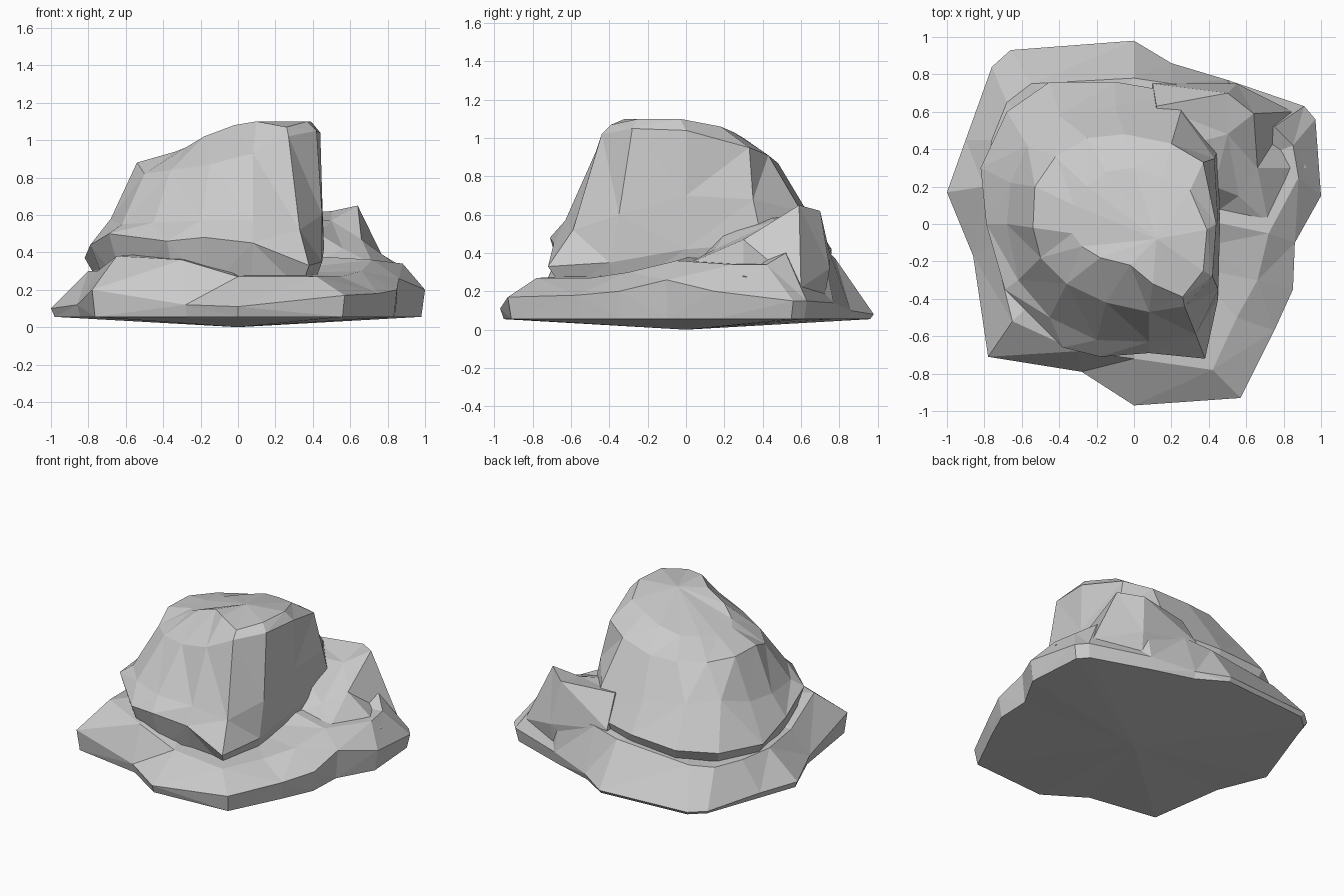
import bpy, bmesh
from mathutils import Vector


def loft(name, rings, bottom, top):
    """Closed faceted shell through equal-length rings, with a fan at both ends."""
    bm = bmesh.new()
    vr = [[bm.verts.new(p) for p in r] for r in rings]
    n = len(rings[0])
    lo, hi = bm.verts.new(bottom), bm.verts.new(top)
    for i in range(n):
        j = (i + 1) % n
        bm.faces.new((vr[0][j], vr[0][i], lo))
        bm.faces.new((vr[-1][i], vr[-1][j], hi))
        for a, b in zip(vr, vr[1:]):
            bm.faces.new((a[i], a[j], b[j], b[i]))
    bmesh.ops.triangulate(bm, faces=bm.faces[:])
    bmesh.ops.recalc_face_normals(bm, faces=bm.faces[:])
    me = bpy.data.meshes.new(name)
    bm.to_mesh(me)
    bm.free()
    ob = bpy.data.objects.new(name, me)
    bpy.context.collection.objects.link(ob)
    return ob


def shrink(ring, s, z=None, dz=0, c=(0, 0)):
    return [(c[0] + (p[0] - c[0]) * s, c[1] + (p[1] - c[1]) * s,
             p[2] + dz if z is None else z) for p in ring]


# Apron: wide sloping foot of the rock
rim = [(1, .15, .2), (.97, .56, .15), (.91, .63, .15), (.5, .77, .14), (.2, .86, .1),
       (0, .98, .08), (-.66, .93, .08), (-.76, .84, .08), (-.9, .45, .1), (-1, .17, .1),
       (-.86, -.17, .12), (-.78, -.71, .2), (-.28, -.79, .12), (0, -.97, .11),
       (.57, -.93, .17), (.75, -.57, .18), (.85, -.35, .2), (.86, -.1, .26)]
slope = [(.88, .25, .34), (.85, .42, .34), (.75, .52, .4), (.5, .72, .4), (.2, .75, .4),
         (0, .78, .37), (-.55, .75, .32), (-.68, .65, .3), (-.76, .45, .3), (-.8, .2, .3),
         (-.75, -.12, .3), (-.65, -.52, .38), (-.3, -.68, .36), (0, -.72, .27),
         (.42, -.78, .27), (.55, -.5, .27), (.66, -.3, .3), (.72, -.05, .36)]
apron = loft("apron", [shrink(rim, .98, .055), rim, slope,
                       shrink(slope, .55, None, .02, (0, .1))],
             (0, 0, 0), (0, .1, .38))

# Crag: overhanging ledge rising into the steep dome
ledge = [(.46, 0, .42), (.45, .4, .45), (.25, .7, .45), (-.1, .76, .42), (-.45, .76, .4),
         (-.68, .6, .38), (-.82, .3, .37), (-.79, 0, .44), (-.69, -.35, .5),
         (-.38, -.66, .46), (-.18, -.71, .48), (.08, -.69, .45), (.38, -.72, .33),
         (.45, -.4, .35)]
shoulder = [(.45, 0, .7), (.43, .35, .68), (.25, .6, .62), (-.1, .63, .62), (-.4, .58, .65),
            (-.57, .42, .66), (-.66, .22, .6), (-.68, 0, .58), (-.62, -.3, .55),
            (-.45, -.5, .56), (-.2, -.62, .57), (.08, -.63, .57), (.33, -.59, .52),
            (.45, -.35, .6)]
brow = [(.44, 0, 1.04), (.37, .33, .95), (.2, .43, .91), (-.05, .48, .87), (-.25, .46, .87),
        (-.42, .36, .87), (-.53, .2, .88), (-.54, -.02, .88), (-.5, -.18, .82),
        (-.36, -.32, .84), (-.15, -.42, .87), (.08, -.47, .93), (.27, -.44, 1.02),
        (.42, -.28, 1.05)]
crown = [(.39, -.03, 1.1), (.3, .18, 1.06), (.15, .25, 1.03), (0, .3, 1), (-.15, .28, .96),
         (-.25, .2, .95), (-.32, .1, .94), (-.33, -.05, .94), (-.28, -.12, .96),
         (-.18, -.18, 1.02), (-.02, -.22, 1.08), (.1, -.32, 1.1), (.26, -.39, 1.07),
         (.37, -.25, 1.1)]
crag = loft("crag", [shrink(ledge, .88, .2), ledge, shoulder, brow, crown],
            (0, 0, .15), (.12, -.08, 1.1))

# Spur: lower peak at the back right
foot = [(.92, .3, .28), (.85, .6, .22), (.55, .75, .32), (.1, .75, .4), (.1, .4, .4),
        (.42, .05, .35), (.72, 0, .34)]
ridge = [(.66, .3, .47), (.64, .59, .65), (.5, .7, .62), (.12, .63, .61), (.2, .4, .6),
         (.43, .2, .5), (.56, .15, .42)]
spur = loft("spur", [shrink(foot, .9, .12, 0, (.4, .4)), foot, ridge],
            (.45, .4, .1), (.5, .48, .57))

# Fuse the parts into one rock
for part in (crag, spur):
    m = apron.modifiers.new("fuse_" + part.name, 'BOOLEAN')
    m.operation, m.solver, m.object = 'UNION', 'EXACT', part
bpy.context.view_layer.update()
mesh = bpy.data.meshes.new_from_object(
    apron.evaluated_get(bpy.context.evaluated_depsgraph_get()))
rock = bpy.data.objects.new("boulder", mesh)
bpy.context.collection.objects.link(rock)
for part in (apron, crag, spur):
    bpy.data.objects.remove(part)
